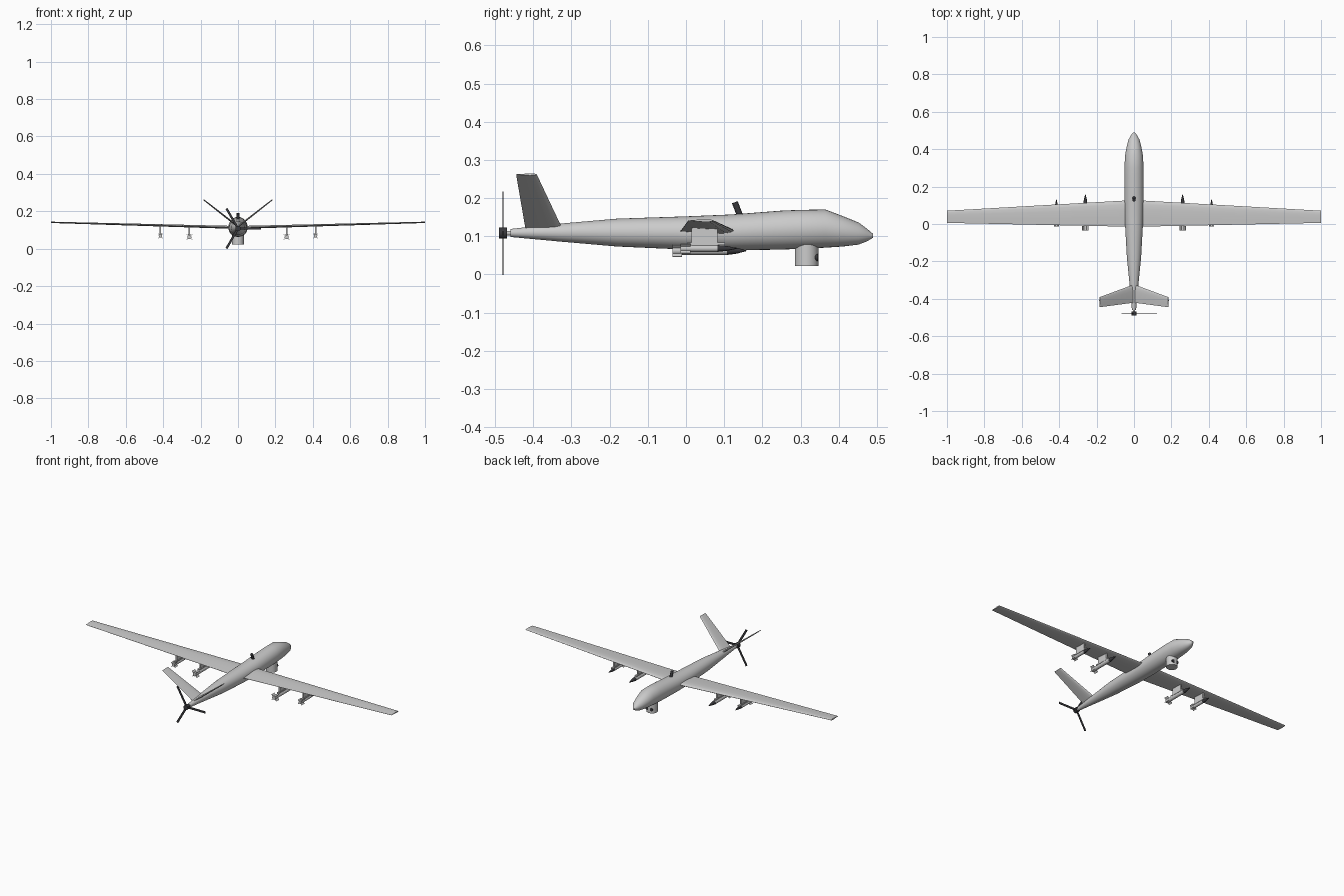
import bpy, bmesh, math
from mathutils import Vector, Matrix

if "Cube" in bpy.data.objects:
    bpy.data.objects.remove(bpy.data.objects["Cube"])

dark = bpy.data.materials.new("dark_grey")
dark.diffuse_color = (0.04, 0.04, 0.045, 1)
dark.use_nodes = True
dark.node_tree.nodes["Principled BSDF"].inputs["Base Color"].default_value = dark.diffuse_color


def finish(name, bm, mat=None, angle=35):
    bmesh.ops.recalc_face_normals(bm, faces=bm.faces)
    me = bpy.data.meshes.new(name)
    bm.to_mesh(me)
    bm.free()
    ob = bpy.data.objects.new(name, me)
    bpy.context.collection.objects.link(ob)
    if mat:
        me.materials.append(mat)
    bpy.ops.object.select_all(action='DESELECT')
    bpy.context.view_layer.objects.active = ob
    ob.select_set(True)
    bpy.ops.object.shade_smooth_by_angle(angle=math.radians(angle))
    return ob


def loft(name, rings, mat=None, angle=35):
    bm = bmesh.new()
    vs = [[bm.verts.new(p) for p in r] for r in rings]
    n = len(vs[0])
    for a, b in zip(vs, vs[1:]):
        for i in range(n):
            bm.faces.new((a[i], a[(i + 1) % n], b[(i + 1) % n], b[i]))
    bm.faces.new(vs[0][::-1])
    bm.faces.new(vs[-1])
    return finish(name, bm, mat, angle)


def ellipse_y(y, cx, cz, rx, rz, n=24):
    return [(cx + rx * math.cos(2 * math.pi * i / n), y,
             cz + rz * math.sin(2 * math.pi * i / n)) for i in range(n)]


def airfoil(lead, trail, normal, thick):
    # section between leading and trailing points, thickened along the normal
    lead, trail, normal = Vector(lead), Vector(trail), Vector(normal).normalized()
    half = [(0.04, 0.28), (0.15, 0.46), (0.35, 0.5), (0.65, 0.32)]
    pts = [(0, 0)] + half + [(1, 0.04), (1, -0.04)] + [(t, -h) for t, h in reversed(half)]
    return [lead.lerp(trail, t) + normal * h * thick for t, h in pts]


def cylinder(name, start, end, r, mat=None, n=24):
    start, end = Vector(start), Vector(end)
    d = end - start
    bm = bmesh.new()
    bmesh.ops.create_cone(bm, cap_ends=True, segments=n, radius1=r, radius2=r, depth=d.length,
                          matrix=Matrix.Translation((start + end) / 2)
                          @ d.to_track_quat('Z', 'Y').to_matrix().to_4x4())
    return finish(name, bm, mat)


def box(name, center, size, mat=None, spin=0):
    bm = bmesh.new()
    bmesh.ops.create_cube(bm, size=1, matrix=Matrix.Translation(center)
                          @ Matrix.Rotation(spin, 4, 'Y') @ Matrix.Diagonal((*size, 1)))
    return finish(name, bm, mat)


# Fuselage: y, bottom z, top z, half width
stations = [(-0.46, 0.098, 0.119, 0.011), (-0.33, 0.086, 0.133, 0.023), (-0.18, 0.073, 0.146, 0.038),
            (0, 0.065, 0.152, 0.048), (0.12, 0.063, 0.157, 0.051), (0.25, 0.065, 0.167, 0.051),
            (0.30, 0.067, 0.169, 0.051), (0.365, 0.070, 0.170, 0.048), (0.41, 0.073, 0.153, 0.040),
            (0.452, 0.078, 0.136, 0.029), (0.475, 0.087, 0.119, 0.016), (0.49, 0.096, 0.106, 0.005)]
loft("fuselage", [ellipse_y(y, 0, (b + t) / 2, w, (t - b) / 2, 32) for y, b, t, w in stations], angle=50)

# Main wing with slight dihedral
up = (0, 0, 1)
tip = [airfoil((s, 0.071, 0.141), (s, 0.006, 0.141), up, 0.007) for s in (-1, 1)]
root = airfoil((0, 0.128, 0.114), (0, -0.015, 0.112), up, 0.016)
loft("wing", [tip[0], root, tip[1]])

# V tail fins
for s, side in ((-1, "left"), (1, "right")):
    n = (-s * 0.145, 0, 0.185)
    loft("tail_fin_" + side, [airfoil((s * 0.005, -0.325, 0.122), (s * 0.005, -0.421, 0.122), n, 0.010),
                              airfoil((s * 0.184, -0.391, 0.262), (s * 0.184, -0.445, 0.262), n, 0.006)])

# Pusher propeller
cylinder("propeller_shaft", (0, -0.475, 0.108), (0, -0.45, 0.108), 0.006)
cylinder("propeller_hub", (0, -0.49, 0.108), (0, -0.469, 0.108), 0.0145, dark)
for i in range(3):
    a = i * 2 * math.pi / 3
    box(f"propeller_blade_{i + 1}", (0.0615 * math.cos(a), -0.479, 0.108 + 0.0615 * math.sin(a)),
        (0.123, 0.003, 0.012), dark, -a)

# Sensor turret and lenses
cylinder("sensor_turret", (0, 0.316, 0.022), (0, 0.316, 0.085), 0.031, n=32)
for s, side in ((-1, "left"), (1, "right")):
    cylinder("sensor_lens_" + side, (s * 0.013, 0.33, 0.044), (s * 0.013, 0.346, 0.044), 0.009, dark)

# Raked dorsal antenna
cylinder("antenna", (0, 0.143, 0.150), (0, 0.128, 0.189), 0.008, dark, 12)

# Underwing stores: x, centre z, tail y, tip y, body radius, fin span
for label, x, z, y0, y1, r, fin in (("inner", 0.26, 0.062, -0.036, 0.158, 0.011, 0.046),
                                    ("outer", 0.415, 0.068, -0.014, 0.132, 0.009, 0.036)):
    for s, side in ((-1, "left"), (1, "right")):
        cx, tag = s * x, f"{label}_{side}"
        top = 0.113 + 0.028 * x
        box("pylon_" + tag, (cx, 0.049, (top + z) / 2), (0.008, 0.068, top - z))
        box("rail_" + tag, (cx, 0.052, z + r + 0.003), (0.012, 0.1, 0.007))
        neck = y1 - 0.05
        loft("store_body_" + tag, [ellipse_y(y0, cx, z, r, r, 16), ellipse_y(neck, cx, z, r, r, 16)])
        loft("store_nose_" + tag, [ellipse_y(neck, cx, z, r, r, 16),
                                   ellipse_y(neck + 0.025, cx, z, r * 0.7, r * 0.7, 16),
                                   ellipse_y(y1, cx, z, 0.001, 0.001, 16)], dark)
        for k in (1, 3):
            box(f"store_fin_{k}_{tag}", (cx, y0 + 0.013, z), (fin, 0.026, 0.002), spin=k * math.pi / 4)
